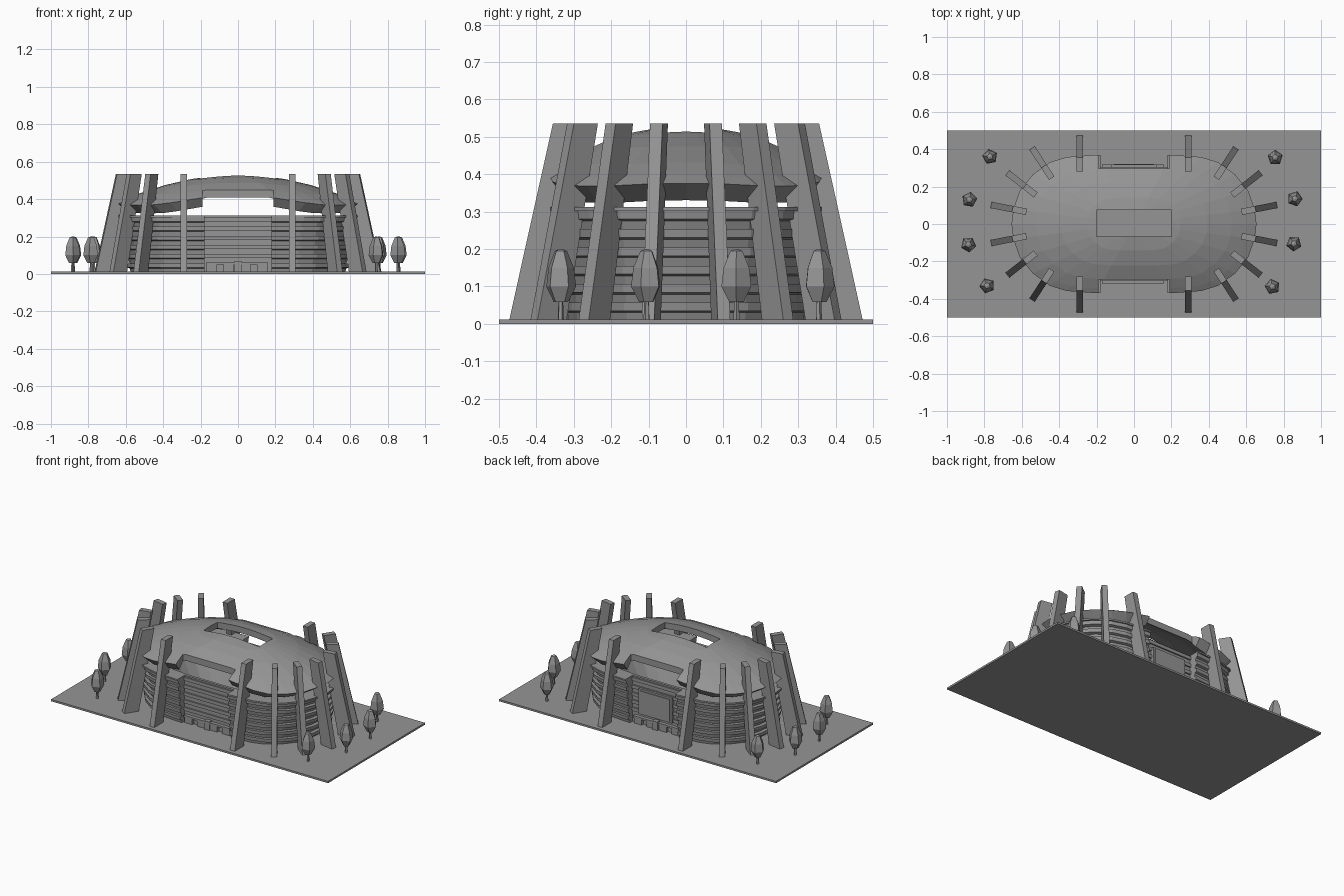
import bpy, bmesh, math
from mathutils import Vector

cube = bpy.data.objects.get("Cube")
if cube:
    bpy.data.objects.remove(cube, do_unlink=True)

grey = bpy.data.materials.new("concrete_grey")
grey.use_nodes = True
GREY = (0.3, 0.3, 0.3, 1)
grey.diffuse_color = GREY
grey.node_tree.nodes["Principled BSDF"].inputs["Base Color"].default_value = GREY


def add_object(name, bm):
    bmesh.ops.recalc_face_normals(bm, faces=bm.faces[:])
    mesh = bpy.data.meshes.new(name)
    bm.to_mesh(mesh)
    bm.free()
    mesh.materials.append(grey)
    obj = bpy.data.objects.new(name, mesh)
    bpy.context.collection.objects.link(obj)
    return obj


def loft(name, loops):
    """Skin a stack of equal-length point loops and cap both ends."""
    bm = bmesh.new()
    rings = [[bm.verts.new(p) for p in loop] for loop in loops]
    n = len(rings[0])
    for a, b in zip(rings, rings[1:]):
        for i in range(n):
            j = (i + 1) % n
            bm.faces.new((a[i], a[j], b[j], b[i]))
    bm.faces.new(rings[0])
    bm.faces.new(rings[-1])
    return add_object(name, bm)


def box(name, x0, x1, y0, y1, z0, z1):
    return loft(name, [[(x0, y0, z), (x1, y0, z), (x1, y1, z), (x0, y1, z)]
                       for z in (z0, z1)])


def cut(obj, *bounds):
    """Subtract a box from an object."""
    cutter = box("cutter", *bounds)
    cutter.hide_render = True
    mod = obj.modifiers.new("cut", 'BOOLEAN')
    mod.operation = 'DIFFERENCE'
    mod.solver = 'EXACT'
    mod.object = cutter
    bpy.context.view_layer.objects.active = obj
    bpy.ops.object.modifier_apply(modifier=mod.name)
    bpy.data.objects.remove(cutter, do_unlink=True)


# Oval plan, one quarter mirrored to all four
quarter = [(0.655, 0), (0.645, 0.08), (0.61, 0.18), (0.54, 0.265),
           (0.45, 0.33), (0.36, 0.358), (0.2, 0.37)]
half = quarter + [(-x, y) for x, y in reversed(quarter)]
plan = half + [(x, -y) for x, y in reversed(half[1:-1])]


def ring(scale, z):
    return [(x * scale, y * scale, z) for x, y in plan]


# Ground
box("ground", -1, 1, -0.5, 0.5, 0, 0.012)

# Tiered bowl: flared bands, top ledge, sloping stands inside
TIERS = 6
BASE, TOP = 0.008, 0.302
step = (TOP - BASE) / TIERS
loops = []
for i in range(TIERS):
    z = BASE + i * step
    s = 0.875 + 0.011 * i
    loops += [ring(s, z), ring(s + 0.01, z + step * 0.45),
              ring(s + 0.045, z + step * 0.55), ring(s + 0.05, z + step)]
loops += [ring(1.0, TOP), ring(1.0, 0.312), ring(0.75, 0.312),
          ring(0.5, 0.03), ring(0.2, 0.03)]
bowl = loft("bowl", loops)


# Shallow domed roof with a slanted rim
def dome(x, y):
    return 0.53 - 0.36 * x * x - 0.8 * y * y


def dome_ring(scale, drop):
    return [(x * scale, y * scale, dome(x * scale, y * scale) - drop)
            for x, y in plan]


rim = [(x * 0.9, y * 0.9, dome(x, y) - 0.045) for x, y in plan]
scales = (1, 0.93, 0.8, 0.6, 0.38, 0.15)
roof = loft("roof", [dome_ring(s, 0.04) for s in reversed(scales[2:])]
            + [rim] + [dome_ring(s, 0) for s in scales])
cut(roof, -0.2, 0.2, -0.068, 0.074, 0.3, 0.7)

# Entrance recesses on both long sides
for side, name in ((-1, "front"), (1, "back")):
    def span(a, b):
        return sorted((side * a, side * b))

    cut(bowl, -0.178, 0.178, *span(0.295, 0.6), 0.0, 0.4)
    cut(roof, -0.19, 0.19, *span(0.297, 0.6), 0.2, 0.7)
    for i in range(1, TIERS):
        z = BASE + (i + 0.55) * step
        box(f"{name}_ledge", -0.178, 0.178, *span(0.29, 0.304), z, z + step * 0.45)
    for x in (-0.095, 0.085):
        box(f"{name}_door_canopy", x - 0.075, x + 0.075, *span(0.29, 0.318), 0.05, 0.062)
        for dx in (-0.045, 0.045):
            box(f"{name}_door", x + dx - 0.028, x + dx + 0.028,
                *span(0.29, 0.312), 0.01, 0.052)
    box(f"{name}_door_post", -0.018, 0.018, *span(0.29, 0.322), 0.01, 0.068)

# Display panel on the back
box("display_panel", -0.12, 0.12, 0.29, 0.318, 0.085, 0.25)
box("display_screen", -0.108, 0.108, 0.31, 0.322, 0.097, 0.238)

# Leaning pillars: inner top point and outward angle, mirrored four ways
pillars = [(0.575, 0.065, 11), (0.525, 0.155, 38), (0.44, 0.245, 57), (0.29, 0.28, 90)]
for px, py, angle in pillars:
    a = math.radians(angle)
    out = Vector((math.cos(a), math.sin(a), 0))
    across = Vector((-out.y, out.x, 0)) * 0.017
    for sx in (-1, 1):
        for sy in (-1, 1):
            loops = []
            for z, near, far in ((0.008, 0.1, 0.193), (0.535, 0, 0.076)):
                start = Vector((px, py, z))
                pts = [start + out * near - across, start + out * far - across,
                       start + out * far + across, start + out * near + across]
                loops.append([(p.x * sx, p.y * sy, p.z) for p in pts])
            loft("pillar", loops)


# Five-sided trees
def disc(x, y, r, z, turn):
    return [(x + r * math.cos(turn + k * math.tau / 5),
             y + r * math.sin(turn + k * math.tau / 5), z) for k in range(5)]


trees = [(-0.77, 0.36), (-0.88, 0.13), (-0.885, -0.11), (-0.785, -0.33),
         (0.755, 0.355), (0.86, 0.135), (0.855, -0.105), (0.74, -0.335)]
for i, (x, y) in enumerate(trees):
    turn = 0.5 + i * 0.9
    loft("tree_trunk", [disc(x, y, r, z, turn) for r, z in ((0.009, 0), (0.006, 0.075))])
    loft("tree_crown", [disc(x, y, r, z, turn) for r, z in
                        ((0.02, 0.058), (0.042, 0.1), (0.036, 0.15), (0.017, 0.195), (0.004, 0.2))])
